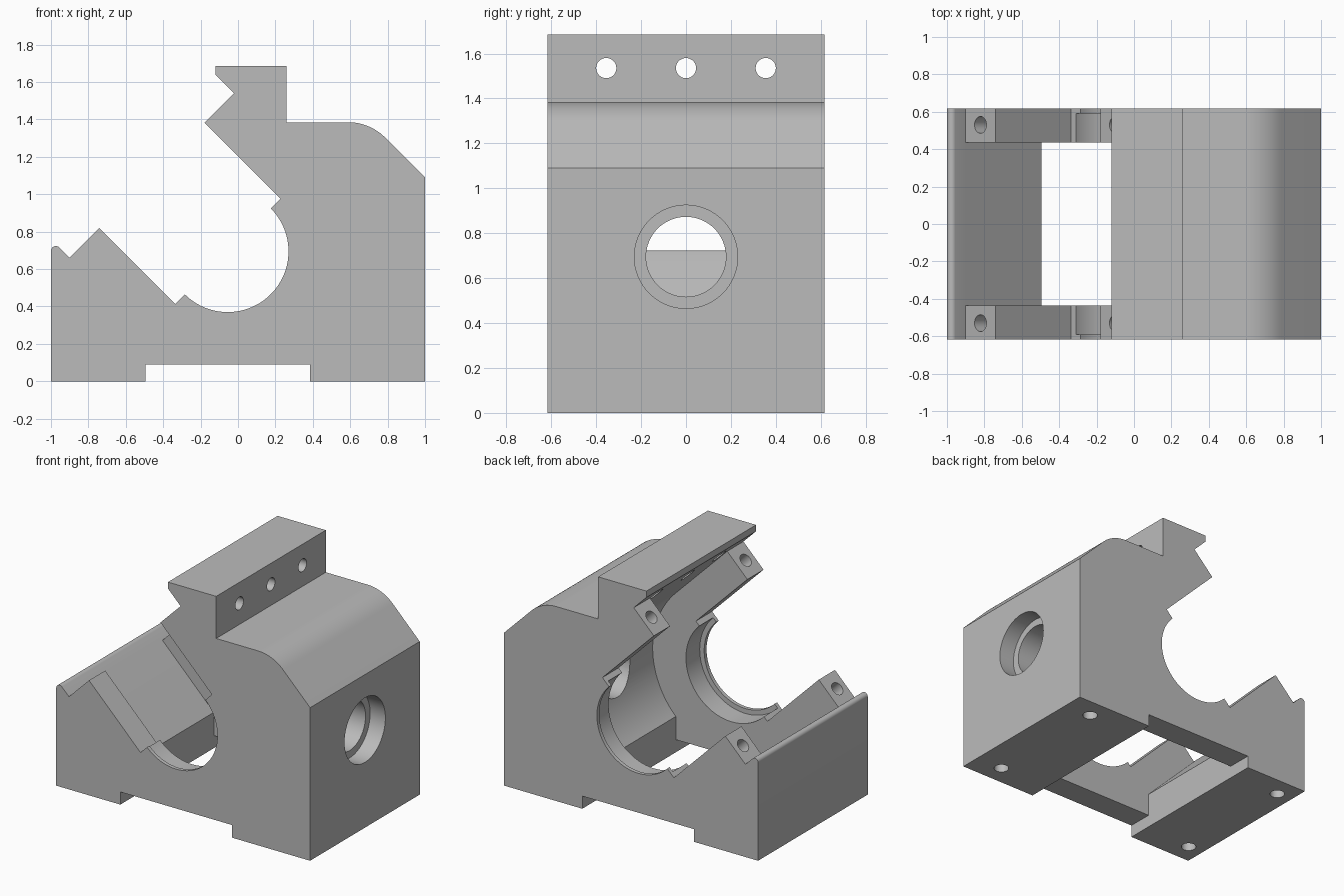
import bpy, bmesh, math
from mathutils import Vector, Matrix

if "Cube" in bpy.data.objects:
    bpy.data.objects.remove(bpy.data.objects["Cube"])

CX, CZ = -0.055, 0.695      # bore axis
HALF_Y = 0.617              # half depth of the block
CAV_R, CAV_Y = 0.622, 0.435 # inner cavity radius and half depth
S = math.sqrt(0.5)


def arc(cx, cz, r, a0, a1, n):
    return [(cx + r * math.cos(math.radians(a0 + (a1 - a0) * i / n)),
             cz + r * math.sin(math.radians(a0 + (a1 - a0) * i / n))) for i in range(n + 1)]


def tilt(u, v):
    """Point in the 45 degree frame of the split: u across, v outwards."""
    return (CX + S * (u - v), CZ + S * (u + v))


def finish(name, bm):
    bmesh.ops.recalc_face_normals(bm, faces=bm.faces)
    mesh = bpy.data.meshes.new(name)
    bm.to_mesh(mesh)
    bm.free()
    ob = bpy.data.objects.new(name, mesh)
    bpy.context.collection.objects.link(ob)
    return ob


def prism(name, pts, half):
    bm = bmesh.new()
    face = bm.faces.new([bm.verts.new((x, -half, z)) for x, z in pts])
    ext = bmesh.ops.extrude_face_region(bm, geom=[face])
    verts = [g for g in ext["geom"] if isinstance(g, bmesh.types.BMVert)]
    bmesh.ops.translate(bm, verts=verts, vec=(0, 2 * half, 0))
    return finish(name, bm)


def rod(name, a, b, r, seg=32):
    a, b = Vector(a), Vector(b)
    bm = bmesh.new()
    rot = (b - a).to_track_quat('Z', 'Y').to_matrix().to_4x4()
    bmesh.ops.create_cone(bm, cap_ends=True, segments=seg, radius1=r, radius2=r,
                          depth=(b - a).length,
                          matrix=Matrix.Translation((a + b) / 2) @ rot)
    return finish(name, bm)


# Main body: outer silhouette with the tilted channel and the bearing bore
profile = [(-1, 0), (CX - 0.44, 0), (CX - 0.44, 0.09), (CX + 0.44, 0.09), (CX + 0.44, 0),
           (1, 0), (1, 1.09)]
profile += arc(0.589, 1.105, 0.28, 45, 90, 12)
profile += [(0.26, 1.385), (0.26, 1.685), (-0.12, 1.685), tilt(CAV_R, 0.714),
            tilt(CAV_R, 0.573), tilt(0.398, 0.573), tilt(0.398, 0)]
profile += arc(CX, CZ, 0.325, 45, -135, 64)
profile += [tilt(-0.398, 0), tilt(-0.398, 0.573), tilt(-CAV_R, 0.573)]
profile += arc(-0.974, 0.697, 0.026, 45, 180, 10)
body = prism("bearing_housing", profile, HALF_Y)

# Inner cavity between the two end walls, open to the top left and to the bottom
cavity = [(CX - 0.4, 0.04), (CX + 0.4, 0.04), (CX + 0.44, 0.09)]
cavity += arc(CX, CZ, CAV_R, -45, 45, 40)
cavity += [tilt(CAV_R, 0.573), tilt(0.5, 0.75), tilt(-0.5, 0.75), tilt(-CAV_R, 0.573),
           tilt(-CAV_R, 0), (CX - 0.44, 0.09)]
cutters = [prism("cavity_cutter", cavity, CAV_Y)]

# Wider bearing seat behind a thin outer lip
cutters.append(rod("seat_cutter", (CX, -0.59, CZ), (CX, 0.59, CZ), 0.36, 128))

# Side port with counterbore
cutters.append(rod("port_cutter", (0.3, 0, CZ), (1.1, 0, CZ), 0.178, 64))
cutters.append(rod("counterbore_cutter", (0.88, 0, CZ), (1.1, 0, CZ), 0.23, 64))

# Three holes through the top rail
for y in (-0.355, 0, 0.355):
    cutters.append(rod("rail_hole_cutter", (-0.1, y, 1.535), (0.35, y, 1.535), 0.045))

for y in (-0.53, 0.53):
    # Bolt holes in the tilted cap seats
    for u in (-0.51, 0.51):
        (x0, z0), (x1, z1) = tilt(u, 0.65), tilt(u, 0.25)
        cutters.append(rod("seat_bolt_cutter", (x0, y, z0), (x1, y, z1), 0.045))
for y in (-0.47, 0.47):
    # Bolt holes in the feet
    for x in (-0.88, 0.785):
        cutters.append(rod("foot_hole_cutter", (x, y, -0.1), (x, y, 0.25), 0.05))

# Cut everything out of the body
bpy.context.view_layer.objects.active = body
for c in cutters:
    c.hide_render = True
    mod = body.modifiers.new(c.name, 'BOOLEAN')
    mod.operation = 'DIFFERENCE'
    mod.solver = 'EXACT'
    mod.object = c
    bpy.ops.object.modifier_apply(modifier=mod.name)
    bpy.data.objects.remove(c)

# Single cast grey finish, smooth on the curved walls only
grey = bpy.data.materials.new("cast_grey")
grey.diffuse_color = (0.5, 0.5, 0.5, 1)
grey.use_nodes = True
grey.node_tree.nodes["Principled BSDF"].inputs["Base Color"].default_value = grey.diffuse_color
body.data.materials.clear()
body.data.materials.append(grey)
bpy.ops.object.select_all(action='DESELECT')
body.select_set(True)
bpy.context.view_layer.objects.active = body
bpy.ops.object.shade_smooth_by_angle(angle=math.radians(20))
